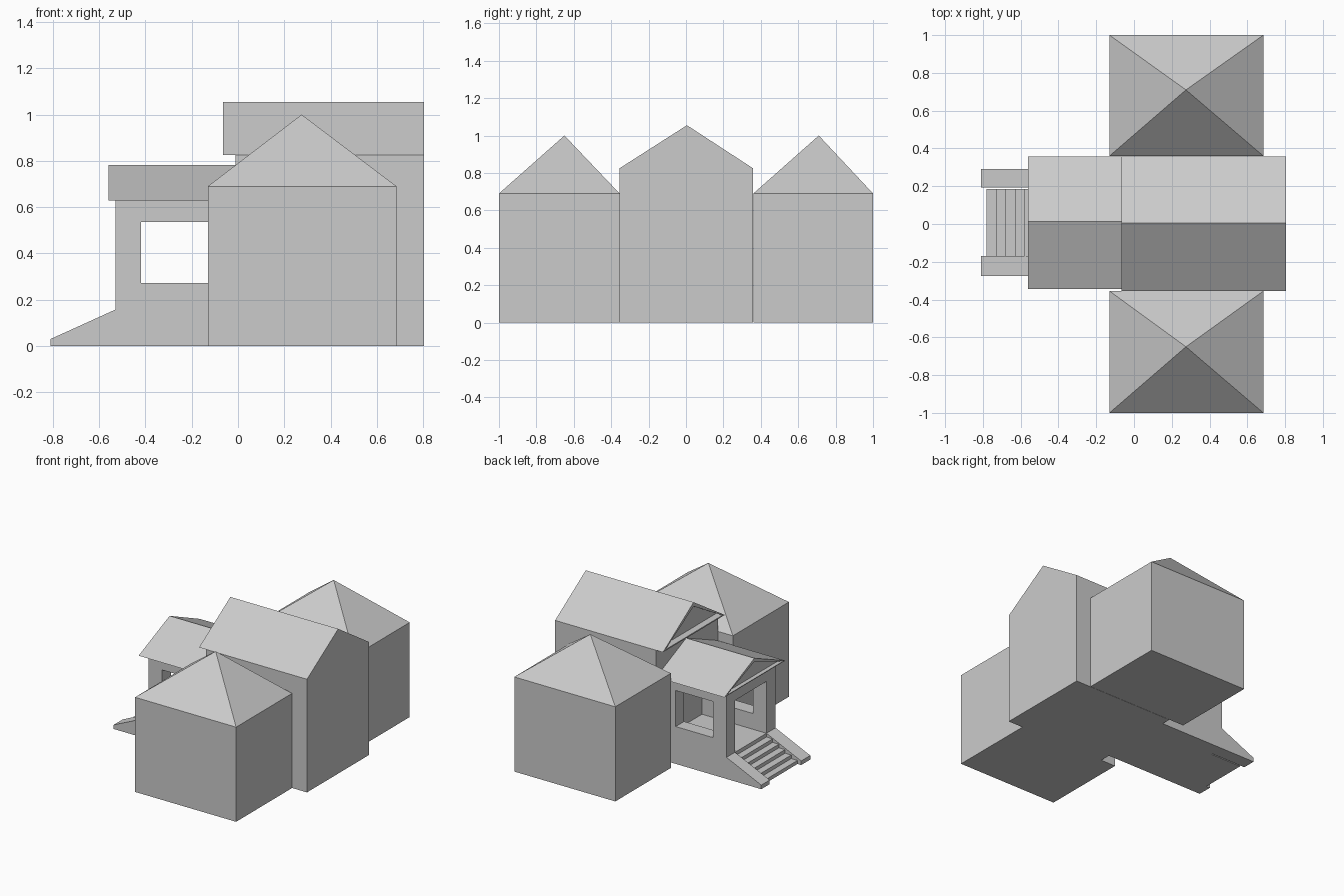
import bpy, bmesh
from mathutils import Vector

if "Cube" in bpy.data.objects:
    bpy.data.objects.remove(bpy.data.objects["Cube"])


def finish(name, bm):
    bmesh.ops.recalc_face_normals(bm, faces=bm.faces)
    mesh = bpy.data.meshes.new(name)
    bm.to_mesh(mesh)
    bm.free()
    obj = bpy.data.objects.new(name, mesh)
    bpy.context.collection.objects.link(obj)
    return obj


def prism(bm, points, direction):
    """Extrude a closed outline; returns the starting face."""
    start = bm.faces.new([bm.verts.new(p) for p in points])
    ext = bmesh.ops.extrude_face_region(bm, geom=[start], use_keep_orig=True)
    verts = [g for g in ext["geom"] if isinstance(g, bmesh.types.BMVert)]
    bmesh.ops.translate(bm, verts=verts, vec=direction)
    bmesh.ops.recalc_face_normals(bm, faces=bm.faces)
    return start


def along_x(name, outline, x0, x1, frame=0, recess=0):
    """(y, z) outline run along x, optionally with a framed recess in the x0 end."""
    bm = bmesh.new()
    end = prism(bm, [(x0, y, z) for y, z in outline], (x1 - x0, 0, 0))
    if frame:
        bmesh.ops.inset_individual(bm, faces=[end], thickness=frame)
        inner = bmesh.ops.extrude_discrete_faces(bm, faces=[end])["faces"][0]
        bmesh.ops.translate(bm, verts=inner.verts, vec=(recess, 0, 0))
    return finish(name, bm)


def along_y(name, outline, y0, y1):
    """(x, z) outline run along y."""
    bm = bmesh.new()
    prism(bm, [(x, y0, z) for x, z in outline], (0, y1 - y0, 0))
    return finish(name, bm)


def box(name, x0, x1, y0, y1, z0, z1):
    return along_x(name, [(y0, z0), (y1, z0), (y1, z1), (y0, z1)], x0, x1)


# Side wings: boxes whose top is raised to a hipped point
for name, y0, y1, peak_y in (("front_wing", -1.0, -0.355, -0.65),
                             ("rear_wing", 0.36, 1.0, 0.71)):
    bm = bmesh.new()
    base = prism(bm, [(-0.13, y0, 0), (0.685, y0, 0), (0.685, y1, 0), (-0.13, y1, 0)],
                 (0, 0, 0.69))
    top = max(bm.faces, key=lambda f: f.calc_center_median().z)
    peak = bmesh.ops.poke(bm, faces=[top])["verts"][0]
    peak.co = Vector((0.275, peak_y, 1.0))
    finish(name, bm)

# Main hall with gabled roof, and its overhanging open gable
along_x("main_hall", [(-0.355, 0), (0.358, 0), (0.358, 0.825), (0.005, 1.055),
                      (-0.355, 0.825)], -0.01, 0.805)
along_x("hall_gable", [(-0.355, 0.825), (0.358, 0.825), (0.005, 1.055)],
        -0.065, -0.01, 0.03, 0.05)

# Porch side walls, running down into the stair cheeks, with a window each
cutter = box("window_cutter", -0.42, -0.12, -0.5, 0.5, 0.272, 0.535)
cutter.hide_render = True
cutter.hide_viewport = True
wall = [(-0.81, 0), (-0.01, 0), (-0.01, 0.628), (-0.53, 0.628), (-0.53, 0.157), (-0.81, 0.03)]
for name, y0, y1 in (("porch_wall_front", -0.275, -0.17), ("porch_wall_rear", 0.193, 0.29)):
    obj = along_y(name, wall, y0, y1)
    cut = obj.modifiers.new("window", "BOOLEAN")
    cut.operation = "DIFFERENCE"
    cut.solver = "EXACT"
    cut.object = cutter

# Porch floor, lintel over the entrance, and roof
box("porch_floor", -0.53, -0.01, -0.17, 0.193, 0, 0.157)
box("entrance_lintel", -0.53, -0.42, -0.17, 0.193, 0.535, 0.628)
along_x("porch_roof", [(-0.345, 0.628), (0.358, 0.628), (0.012, 0.782)],
        -0.56, -0.01, 0.025, 0.03)

# Stairs: stepped profile between the cheeks
steps, run, rise = 5, 0.05, 0.026
profile = [(-0.53, 0), (-0.78, 0)]
for i in range(steps):
    x = -0.78 + i * run
    profile += [(x, (i + 1) * rise), (x + run, (i + 1) * rise)]
along_y("stairs", profile, -0.17, 0.185)
